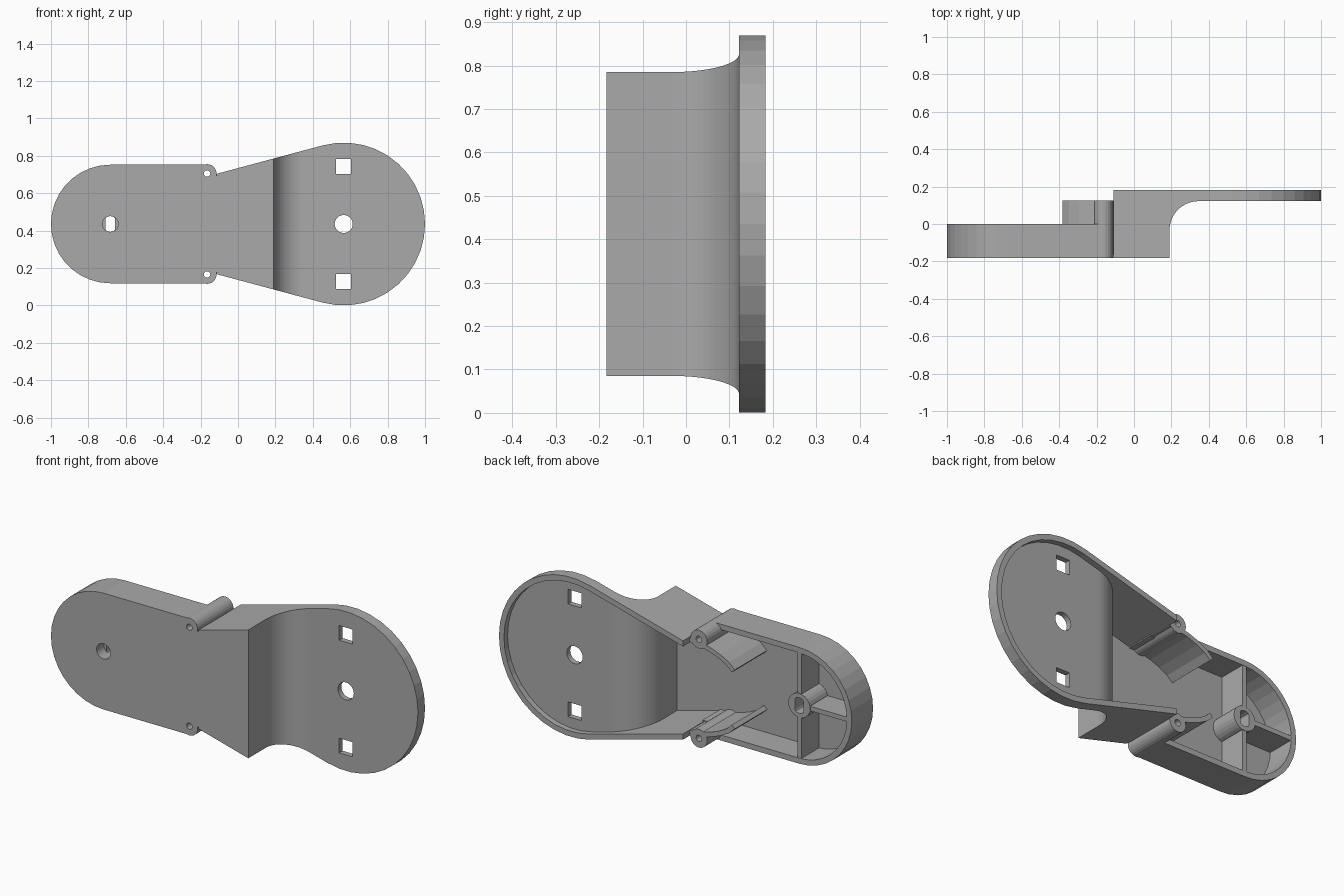
import bpy, bmesh
from math import sin, cos, radians, pi

old = bpy.data.objects.get("Cube")
if old:
    bpy.data.objects.remove(old, do_unlink=True)

CZ = 0.435                 # height of the centre line
FRONT, BACK = -0.183, 0.183
WALL = 0.03
HEAD_X, HEAD_R, SLOPE = 0.565, 0.435, radians(15)
ARM_R = 0.317
ARM_X = ARM_R - 1
BOSS_X, BOSS_DZ = -0.165, 0.27

grey = bpy.data.materials.new("plain grey")
grey.use_nodes = True
colour = (0.4, 0.4, 0.4, 1)
grey.diffuse_color = colour
grey.node_tree.nodes["Principled BSDF"].inputs["Base Color"].default_value = colour

parts, cutters = [], []


def prism(name, points, lo, hi, axis="Y", cutter=False):
    """Extrude a flat outline along y (points are x, height from centre) or z (points are x, y)."""
    bm = bmesh.new()
    rings = []
    for d in (lo, hi):
        rings.append([bm.verts.new((a, d, b + CZ) if axis == "Y" else (a, b, d)) for a, b in points])
        bm.faces.new(rings[-1])
    n = len(points)
    for i in range(n):
        j = (i + 1) % n
        bm.faces.new((rings[0][i], rings[0][j], rings[1][j], rings[1][i]))
    bmesh.ops.recalc_face_normals(bm, faces=bm.faces)
    mesh = bpy.data.meshes.new(name)
    bm.to_mesh(mesh)
    bm.free()
    obj = bpy.data.objects.new(name, mesh)
    bpy.context.collection.objects.link(obj)
    obj.hide_render = cutter
    (cutters if cutter else parts).append(obj)
    return obj


def cut(obj, *tools):
    """Subtract each tool and keep the resulting mesh."""
    for tool in tools:
        mod = obj.modifiers.new("cut", "BOOLEAN")
        mod.operation, mod.solver, mod.object = "DIFFERENCE", "EXACT", tool
        bpy.context.view_layer.update()
        graph = bpy.context.evaluated_depsgraph_get()
        mesh = bpy.data.meshes.new_from_object(obj.evaluated_get(graph))
        obj.modifiers.clear()
        obj.data = mesh


def arc(x, z, r, start, end, n):
    return [(x + r * cos(radians(start + (end - start) * i / n)),
             z + r * sin(radians(start + (end - start) * i / n))) for i in range(n + 1)]


def circle(x, z, r, n=24):
    return arc(x, z, r, 0, 360, n)[:-1]


def box(x0, x1, z0, z1):
    return [(x0, z0), (x1, z0), (x1, z1), (x0, z1)]


def head_outline(r, left):
    """Round end with two tangent sides that narrow towards the arm."""
    dz = (r + sin(SLOPE) * (left - HEAD_X)) / cos(SLOPE)
    return [(left, dz)] + arc(HEAD_X, 0, r, 105, -105, 22) + [(left, -dz)]


def arm_outline(r, step_x, neck, right):
    """Round end with straight sides and a narrower neck."""
    return arc(ARM_X, 0, r, 90, 270, 18) + [
        (step_x, -r), (step_x, -neck), (right, -neck), (right, neck), (step_x, neck), (step_x, r)]


def relief(name, t):
    """Space in front of the thin head plate, with a rounded inside corner."""
    pts = [(0.19 - t, -0.5)] + arc(0.345, -0.033, 0.155 + t, 180, 90, 16)
    pts += [(2, 0.122 + t), (2, -0.5)]
    return prism(name, pts, -1, 2, "Z", True)


# Hole cutters
screw_holes = [prism("screw_cutter", circle(BOSS_X, s * BOSS_DZ, 0.017, 16), -1, 1, cutter=True)
               for s in (1, -1)]
recess = prism("recess_cutter", circle(ARM_X, 0, 0.042), -1, -0.12, cutter=True)
slot_pts = [(min(max(x, ARM_X - 0.025), ARM_X + 0.025), z) for x, z in circle(ARM_X, 0, 0.042)]
slot = prism("slot_cutter", slot_pts, -1, 1, cutter=True)
head_hole = prism("head_hole_cutter", circle(HEAD_X, 0, 0.048), -1, 1, cutter=True)
square_holes = [prism("square_cutter", box(HEAD_X - 0.04, HEAD_X + 0.04, s * 0.307 - 0.04, s * 0.307 + 0.04),
                      -1, 1, cutter=True) for s in (1, -1)]

# Head shell: deep block that steps back to a thin round plate
head = prism("head_shell", head_outline(HEAD_R, -0.11), FRONT, BACK)
head_cavity = prism("head_cavity_cutter", head_outline(HEAD_R - WALL, -0.2), FRONT + WALL, 0.4, cutter=True)
cut(head_cavity, relief("inner_relief_cutter", WALL))
cut(head, relief("outer_relief_cutter", 0), head_cavity, head_hole, *square_holes)

# Arm shell: shallow tray open at the back
arm = prism("arm_shell", arm_outline(ARM_R, BOSS_X, 0.26, -0.10), FRONT, 0)
arm_cavity = prism("arm_cavity_cutter", arm_outline(ARM_R - WALL, -0.2, 0.235, 0.1),
                   FRONT + WALL, 0.4, cutter=True)
cut(arm, arm_cavity, recess, slot, *screw_holes)

# Hub and stiffening ribs inside the arm
inner = FRONT + WALL - 0.01
hub = prism("shaft_hub", circle(ARM_X, 0, 0.066), inner, 0)
cross_rib = prism("cross_rib", box(ARM_X - 0.0125, ARM_X + 0.0125, -0.3, 0.3), inner, -0.002)
end_rib = prism("end_rib", box(-0.98, ARM_X, -0.0125, 0.0125), inner, -0.002)
for part in (hub, cross_rib, end_rib):
    cut(part, recess, slot)

# Screw bosses and curved guide fins, mirrored about the centre line
fin_path = [(-0.11, 0.254), (-0.17, 0.245), (-0.23, 0.232), (-0.29, 0.21), (-0.34, 0.183), (-0.373, 0.152)]
for s, side, hole in ((1, "upper", screw_holes[0]), (-1, "lower", screw_holes[1])):
    boss = prism(side + "_screw_boss", circle(BOSS_X, s * BOSS_DZ, 0.05), FRONT, 0.125)
    edges = []
    for k in (1, -1):
        edge = []
        for i, (x, z) in enumerate(fin_path):
            xa, za = fin_path[max(i - 1, 0)]
            xb, zb = fin_path[min(i + 1, len(fin_path) - 1)]
            length = ((xb - xa) ** 2 + (zb - za) ** 2) ** 0.5
            edge.append((x - k * 0.0125 * (zb - za) / length, s * (z + k * 0.0125 * (xb - xa) / length)))
        edges.append(edge)
    fin = prism(side + "_guide_fin", edges[0] + edges[1][::-1], inner, 0.125)
    cut(boss, hole)
    cut(fin, hole)

# Finish: one colour, flat faces, no leftover cutters
for obj in parts:
    obj.data.materials.clear()
    obj.data.materials.append(grey)
    for face in obj.data.polygons:
        face.material_index = 0
        face.use_smooth = False
for obj in cutters:
    bpy.data.objects.remove(obj, do_unlink=True)
